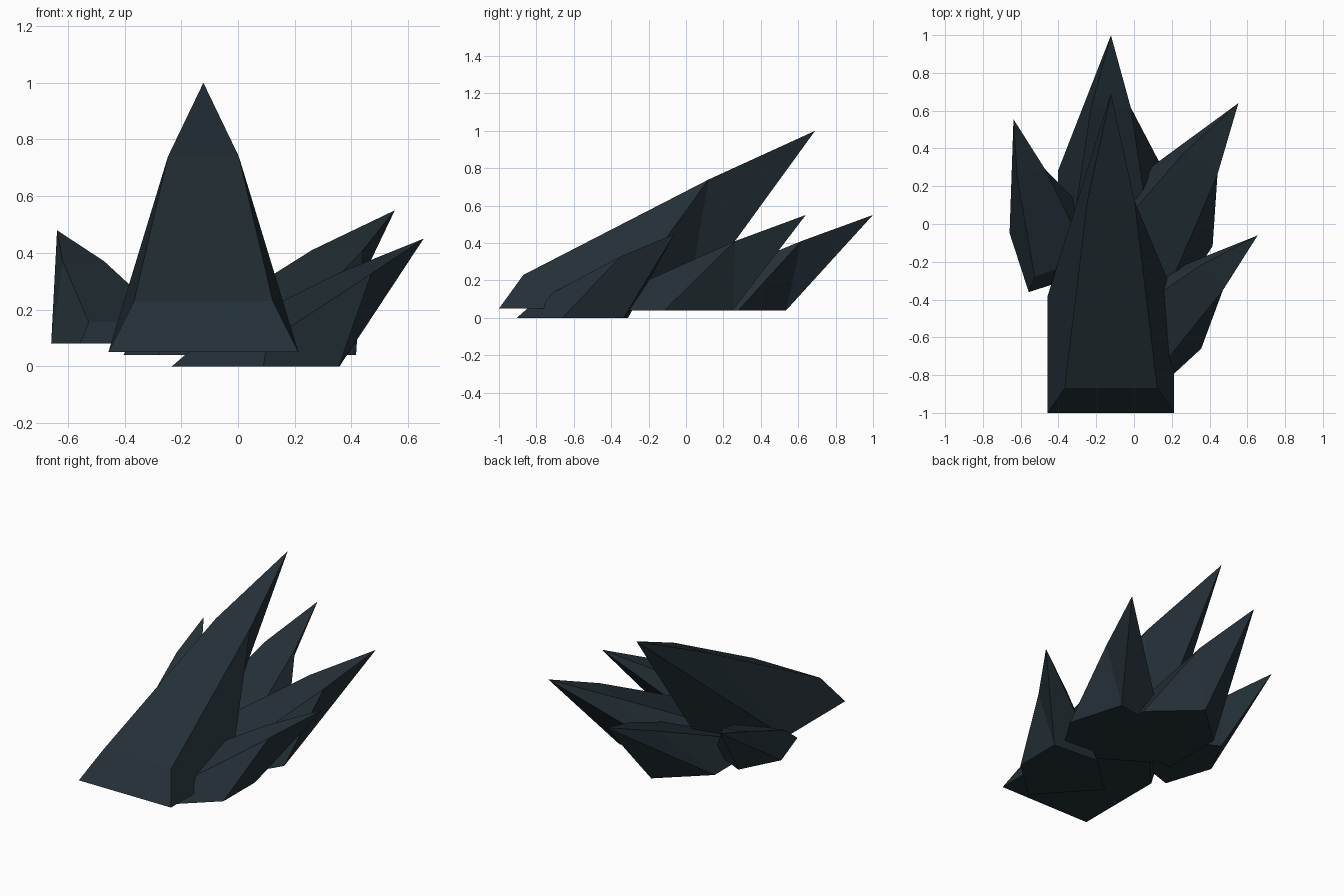
import bpy, bmesh, math
from mathutils import Matrix, Vector

if "Cube" in bpy.data.objects:
    bpy.data.objects.remove(bpy.data.objects["Cube"])

stone = bpy.data.materials.new("dark slate")
stone.diffuse_color = (0.0175, 0.0295, 0.038, 1)
stone.use_nodes = True
stone.node_tree.nodes["Principled BSDF"].inputs["Base Color"].default_value = stone.diffuse_color

# Unit shard: upright wedge on a five-sided base, back corner at the origin.
# Rows are base, low shoulder, high shoulder and tip.
POINTS = [(-.335, -1, 0), (.335, -1, 0), (.335, -.38, 0), (0, 0, 0), (-.335, -.38, 0),
          (-.245, -1, .18), (.245, -1, .18),
          (-.125, -.38, .69), (.125, -.38, .69),
          (0, 0, .95)]
FACES = [(0, 4, 3, 2, 1), (0, 1, 6, 5), (5, 6, 8, 7), (7, 8, 9),
         (1, 2, 8, 6), (4, 0, 5, 7),
         (2, 3, 8), (3, 9, 8), (3, 4, 9), (4, 7, 9)]
LEAN = .69 / .95


def shard(name, back, scale, yaw):
    """Lean the unit shard backwards, then scale, turn and place it."""
    turn = Matrix.Rotation(math.radians(yaw), 3, 'Z')
    bm = bmesh.new()
    verts = []
    for x, y, z in POINTS:
        p = Vector((x * scale[0], (y + LEAN * z) * scale[1], z * scale[2]))
        verts.append(bm.verts.new(turn @ p + Vector(back)))
    for f in FACES:
        bm.faces.new([verts[i] for i in f])
    bmesh.ops.recalc_face_normals(bm, faces=bm.faces)
    me = bpy.data.meshes.new(name)
    bm.to_mesh(me)
    bm.free()
    me.materials.append(stone)
    bpy.context.collection.objects.link(bpy.data.objects.new(name, me))


# Cluster of leaning rock spikes
shard("main_spike", (-.122, 0, .05), (1, 1, 1), 0)
shard("rear_spike", (-.122, .535, .04), (.84, .673, .537), 0)
shard("rear_right_spike", (.309, .25, .04), (.85, .667, .537), -32)
shard("left_spike", (-.525, .207, .08), (.615, .53, .421), 18)
shard("front_right_spike", (.358, -.334, 0), (.71, .585, .474), -47.3)
